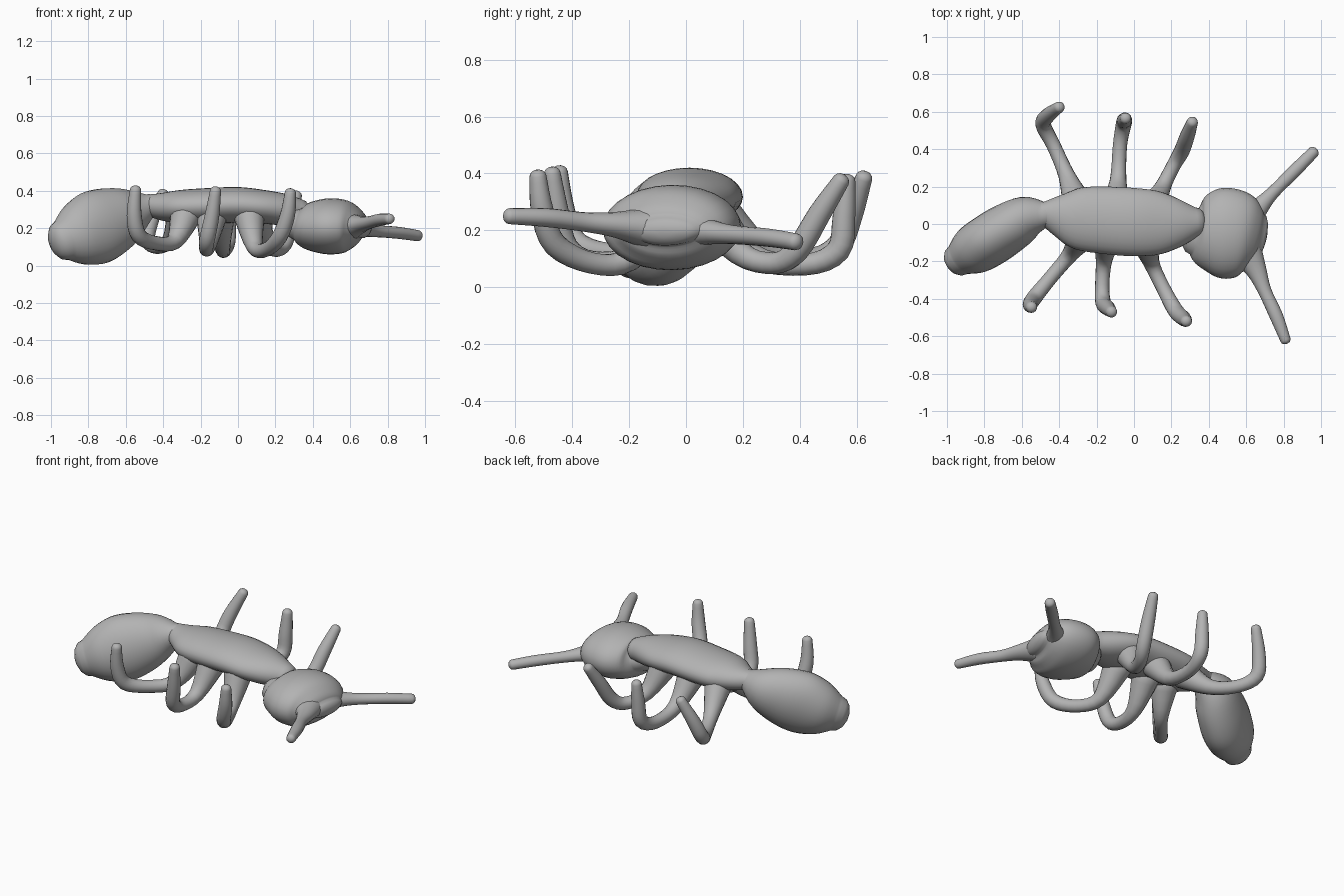
import bpy, bmesh, math
from mathutils import Vector

if "Cube" in bpy.data.objects:
    bpy.data.objects.remove(bpy.data.objects["Cube"], do_unlink=True)

grey = bpy.data.materials.new("plain grey")
grey.use_nodes = True
colour = (0.45, 0.45, 0.45, 1)
grey.diffuse_color = colour
grey.node_tree.nodes["Principled BSDF"].inputs["Base Color"].default_value = colour


def spline(points, steps):
    """Smooth curve through rows of (x, y, z, half width, half height)."""
    p = [points[0]] + list(points) + [points[-1]]
    rows = []
    for i in range(1, len(p) - 2):
        for k in range(steps):
            t = k / steps
            rows.append([0.5 * (2 * b + (c - a) * t + (2 * a - 5 * b + 4 * c - d) * t ** 2
                                + (3 * b - a - 3 * c + d) * t ** 3)
                         for a, b, c, d in zip(*p[i - 1:i + 3])])
    return rows + [list(points[-1])]


def loft(name, points, sides=16, steps=4):
    """Skin elliptical rings along a smooth path and round off both ends."""
    rows = spline(points, steps)
    pos = [Vector(r[:3]) for r in rows]
    last = len(pos) - 1
    tangents = [(pos[min(i + 1, last)] - pos[max(i - 1, 0)]).normalized()
                for i in range(last + 1)]
    side = tangents[0].cross(Vector((0, 0, 1))).normalized()
    rings = []
    for i, t in enumerate(tangents):
        if i:
            side = tangents[i - 1].rotation_difference(t) @ side
        w, h = rows[i][3:]
        ring = (pos[i], side.copy(), side.cross(t), w, h)
        dome = []
        if i in (0, last):
            way = -1 if i == 0 else 1
            for deg in (25, 50, 75):
                a = math.radians(deg)
                shift = t * (way * 0.8 * min(w, h) * math.sin(a))
                dome.append((pos[i] + shift, ring[1], ring[2],
                             w * math.cos(a), h * math.cos(a)))
        rings += dome[::-1] + [ring] if i == 0 else [ring] + dome

    bm = bmesh.new()
    loops = []
    for centre, u, v, w, h in rings:
        angles = [2 * math.pi * k / sides for k in range(sides)]
        loops.append([bm.verts.new(centre + u * (w * math.cos(a)) + v * (h * math.sin(a)))
                      for a in angles])
    for a, b in zip(loops, loops[1:]):
        for k in range(sides):
            n = (k + 1) % sides
            bm.faces.new((a[k], a[n], b[n], b[k]))
    bm.faces.new(loops[0])
    bm.faces.new(loops[-1])
    bmesh.ops.recalc_face_normals(bm, faces=bm.faces)
    for f in bm.faces:
        f.smooth = True
    mesh = bpy.data.meshes.new(name)
    bm.to_mesh(mesh)
    bm.free()
    mesh.materials.append(grey)
    obj = bpy.data.objects.new(name, mesh)
    bpy.context.collection.objects.link(obj)
    return obj


# Body segments
loft("abdomen", [
    (-.47, .05, .325, .065, .06), (-.57, .035, .285, .115, .135),
    (-.67, -.02, .242, .135, .182), (-.77, -.085, .200, .14, .198),
    (-.865, -.145, .162, .13, .165), (-.935, -.19, .135, .09, .11)], 28)
loft("thorax", [
    (-.49, .06, .325, .06, .055), (-.40, .045, .315, .115, .075),
    (-.30, .03, .315, .165, .09), (-.15, .02, .32, .18, .095),
    (0, .01, .325, .182, .095), (.13, .005, .315, .17, .09),
    (.24, .005, .30, .13, .085), (.33, .01, .285, .08, .07)], 28)
loft("head", [
    (.32, -.045, .22, .12, .085), (.36, -.05, .213, .18, .12),
    (.43, -.05, .21, .23, .142), (.50, -.05, .21, .243, .15),
    (.58, -.055, .21, .225, .138), (.64, -.065, .205, .175, .095),
    (.665, -.07, .2, .13, .055)], 28)

# Antennae, flared where they leave the head
loft("left_antenna", [
    (.58, .0, .20, .09, .07), (.66, .08, .195, .055, .045), (.74, .165, .185, .035, .033),
    (.86, .285, .175, .035, .032), (.96, .385, .16, .031, .03)])
loft("right_antenna", [
    (.60, -.15, .21, .09, .07), (.655, -.25, .22, .055, .045), (.70, -.36, .23, .036, .034),
    (.76, -.49, .245, .036, .033), (.81, -.62, .25, .028, .028)])

# Six bent legs from hip to raised tip
legs = {
    "left_rear_leg": [(-.30, .10, .27), (-.36, .26, .14), (-.43, .42, .10),
                      (-.485, .53, .14), (-.46, .58, .25), (-.40, .625, .385)],
    "left_middle_leg": [(-.10, .08, .27), (-.085, .23, .11), (-.075, .42, .08),
                        (-.055, .535, .13), (-.05, .555, .25), (-.045, .565, .375)],
    "left_front_leg": [(.10, .08, .27), (.15, .19, .12), (.21, .31, .085),
                       (.255, .39, .13), (.285, .47, .26), (.312, .545, .375)],
    "right_rear_leg": [(-.28, -.06, .27), (-.34, -.16, .13), (-.44, -.28, .12),
                       (-.53, -.39, .16), (-.555, -.43, .27), (-.548, -.445, .405)],
    "right_middle_leg": [(-.14, -.06, .27), (-.16, -.19, .11), (-.17, -.33, .09),
                         (-.165, -.42, .14), (-.14, -.45, .26), (-.12, -.47, .40)],
    "right_front_leg": [(.06, -.08, .27), (.09, -.20, .10), (.15, -.33, .085),
                        (.22, -.46, .15), (.265, -.505, .27), (.28, -.52, .39)],
}
radii = (.085, .045, .038, .042, .040, .030)
for name, path in legs.items():
    loft(name, [(*p, r, r) for p, r in zip(path, radii)])
